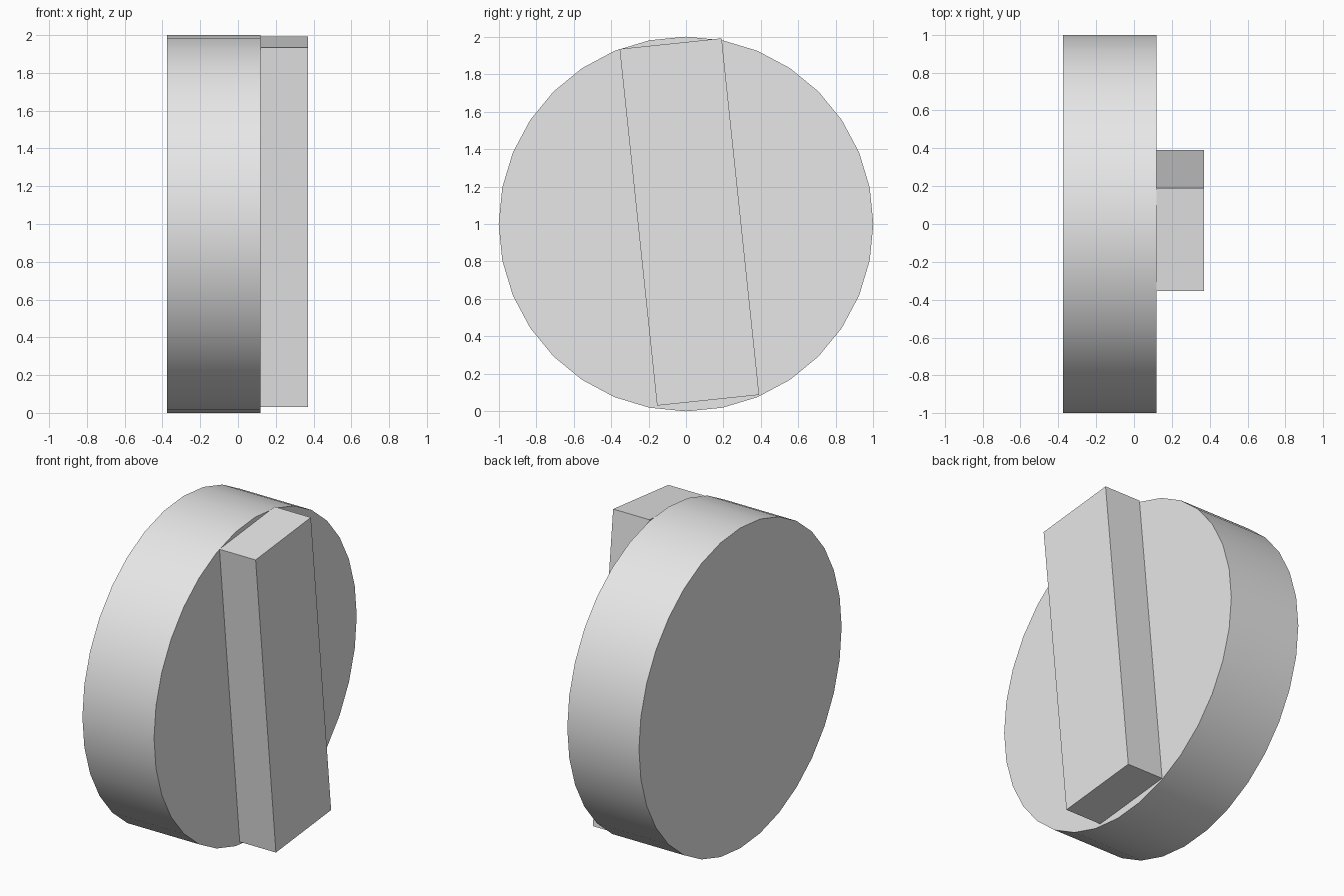
import bpy
import math

cube = bpy.data.objects.get("Cube")
if cube:
    bpy.data.objects.remove(cube, do_unlink=True)

grey = bpy.data.materials.new("light_grey")
grey.use_nodes = True
colour = (0.8, 0.8, 0.8, 1)
grey.diffuse_color = colour
grey.node_tree.nodes["Principled BSDF"].inputs["Base Color"].default_value = colour


def finish(name):
    """Name the active part, colour it and smooth its shallow edges."""
    part = bpy.context.object
    part.name = name
    part.data.materials.append(grey)
    bpy.ops.object.transform_apply(location=False, rotation=True, scale=True)
    bpy.ops.object.shade_smooth_by_angle(angle=math.radians(30))
    return part


back, joint, front = -0.375, 0.12, 0.37

# Round disc standing on its rim
bpy.ops.mesh.primitive_cylinder_add(
    vertices=32, radius=1, depth=joint - back,
    location=((back + joint) / 2, 0, 1), rotation=(0, math.pi / 2, 0))
finish("dial_disc")

# Tilted grip bar across the face of the disc
bpy.ops.mesh.primitive_cube_add(
    size=1, location=((joint + front) / 2, 0.018, 1.011),
    rotation=(math.radians(6), 0, 0), scale=(front - joint, 0.548, 1.914))
finish("grip_bar")
